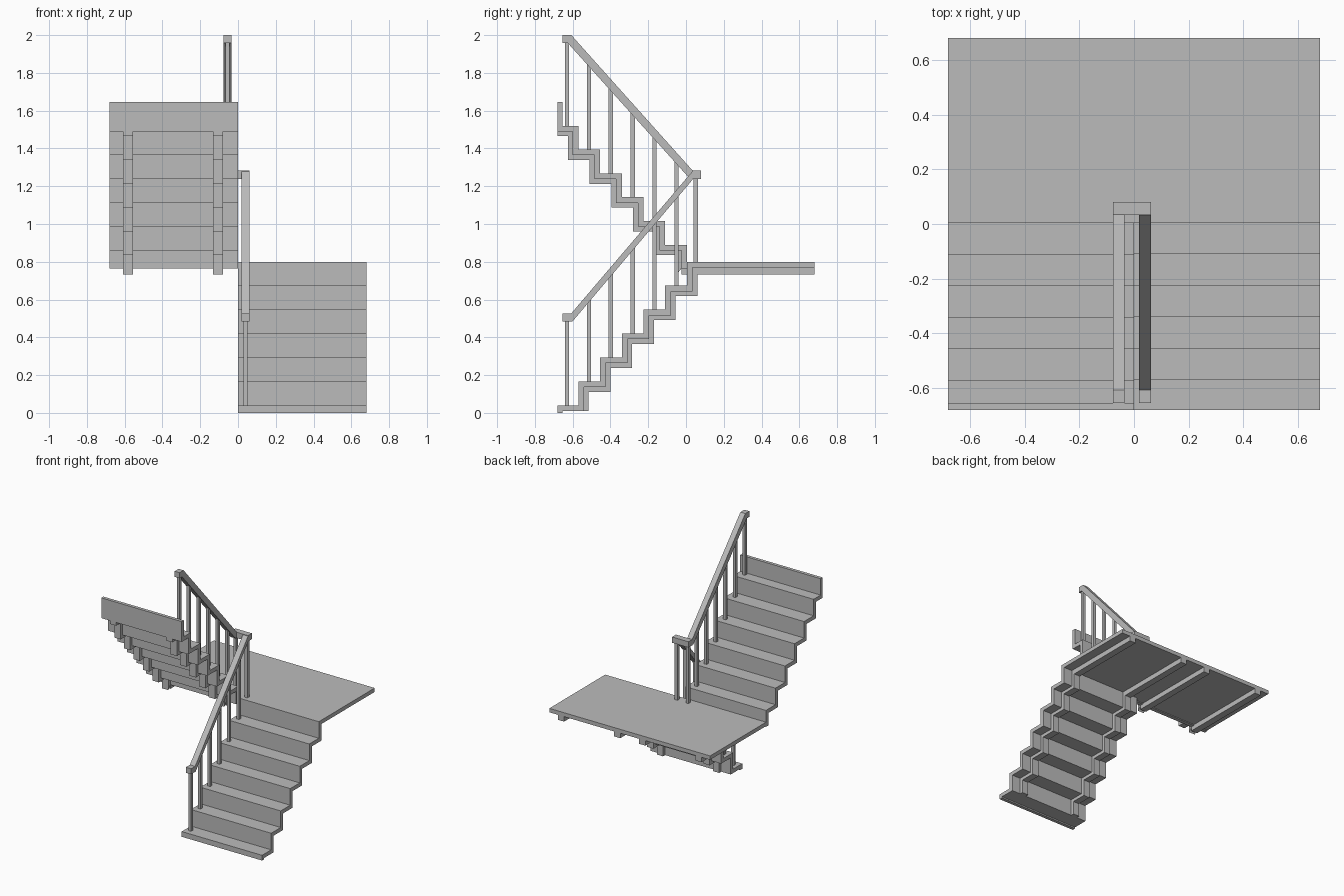
import bpy
import bmesh

cube = bpy.data.objects.get("Cube")
if cube:
    bpy.data.objects.remove(cube, do_unlink=True)

grey = bpy.data.materials.new("plain_grey")
grey.use_nodes = True
COLOUR = (0.5, 0.5, 0.5, 1)
grey.diffuse_color = COLOUR
grey.node_tree.nodes["Principled BSDF"].inputs["Base Color"].default_value = COLOUR


def prism(name, profile, x0, x1):
    """Extrude a (y, z) profile from x0 to x1."""
    bm = bmesh.new()
    face = bm.faces.new([bm.verts.new((x0, y, z)) for y, z in profile])
    ext = bmesh.ops.extrude_face_region(bm, geom=[face])["geom"]
    verts = [v for v in ext if isinstance(v, bmesh.types.BMVert)]
    bmesh.ops.translate(bm, vec=(x1 - x0, 0, 0), verts=verts)
    bmesh.ops.recalc_face_normals(bm, faces=bm.faces)
    mesh = bpy.data.meshes.new(name)
    bm.to_mesh(mesh)
    bm.free()
    mesh.materials.append(grey)
    obj = bpy.data.objects.new(name, mesh)
    bpy.context.collection.objects.link(obj)
    return obj


def box(name, x0, x1, y0, y1, z0, z1):
    return prism(name, [(y0, z0), (y1, z0), (y1, z1), (y0, z1)], x0, x1)


STEPS = 6
GOING = 0.115
EDGE = 0.68
SHELL = 0.03     # tread and riser thickness
DEEP = 0.055     # depth to the underside of the stringers
LANDING = 0.80
NOSE = 0.005     # front edge of the landing


def zigzag(y, z, going, rise, offset, floor):
    """Stepped line, shifted behind the risers and below the treads."""
    dy = offset if going > 0 else -offset
    points = []
    for k in range(STEPS):
        for level in (k, k + 1):
            points.append((y + going * k + dy, max(floor, z + rise * level - offset)))
    return points


# Lower flight, rising towards the back
first = 0.04
low = (NOSE - GOING * (STEPS - 1), first, GOING, (LANDING - first) / STEPS)
low_under = zigzag(*low, SHELL, 0.01)
prism("lower_steps",
      [(-EDGE, 0), (-EDGE, first)] + zigzag(*low, 0, 0)
      + low_under[::-1] + [(-0.655, 0.01), (-0.655, 0)], 0, EDGE)
low_stringer = low_under + zigzag(*low, DEEP, 0.01)[1:][::-1] + [(low[0] + DEEP, 0.01)]

# Upper flight, rising towards the front
top_tread = 1.52
up = (NOSE, 0.764, -GOING, 0.126)
up_under = zigzag(*up, SHELL, 0.764)
prism("upper_steps",
      zigzag(*up, 0, 0)
      + [(-0.655, top_tread), (-0.655, 1.645), (-EDGE, 1.645), (-EDGE, top_tread - SHELL)]
      + up_under[::-1], -EDGE, 0)
up_stringer = (up_under + [(-EDGE, top_tread - SHELL), (-EDGE, top_tread - DEEP)]
               + zigzag(*up, DEEP, 0.732)[::-1])

# Landing with stringers and joists underneath
box("landing", -EDGE, EDGE, NOSE, EDGE, LANDING - SHELL, LANDING)
for label, a, b in (("inner", 0.08, 0.132), ("outer", 0.555, 0.608)):
    prism("lower_stringer_" + label, low_stringer, a, b)
    prism("upper_stringer_" + label, up_stringer, -b, -a)
    box("left_joist_" + label, a, b, NOSE + SHELL, EDGE, 0.732, LANDING - SHELL)
    box("right_joist_" + label, -b, -a, -0.025, EDGE, 0.732, LANDING - SHELL)

# Handrails: flat end, slope, then a shared crosspiece over the landing
prism("lower_handrail",
      [(-0.655, 0.485), (-0.60, 0.485), (0.035, 1.235), (0.035, 1.28),
       (-0.607, 0.527), (-0.655, 0.527)], 0.018, 0.062)
prism("upper_handrail",
      [(-0.655, 1.957), (-0.625, 1.957), (0.02, 1.24), (0.035, 1.24),
       (0.035, 1.283), (-0.607, 2.0), (-0.655, 2.0)], -0.077, -0.035)
box("handrail_crosspiece", -0.077, 0.062, 0.033, 0.08, 1.238, 1.282)

# Balusters, one per tread on each flight
HALF = 0.011
for k in range(STEPS):
    y = -0.63 + 0.116 * k
    t = max(0, (y + 0.605) / 0.64)
    box(f"lower_baluster_{k + 1}", 0.04 - HALF, 0.04 + HALF, y - HALF, y + HALF,
        first + low[3] * k, 0.505 + 0.75 * t)
    box(f"upper_baluster_{k + 1}", -0.055 - HALF, -0.055 + HALF, y - HALF, y + HALF,
        top_tread - up[3] * k, 1.975 - 0.715 * t)

# Landing posts
for label, x in (("left", 0.04), ("right", -0.055)):
    box("landing_post_" + label, x - HALF, x + HALF, 0.04, 0.064, LANDING, 1.25)
